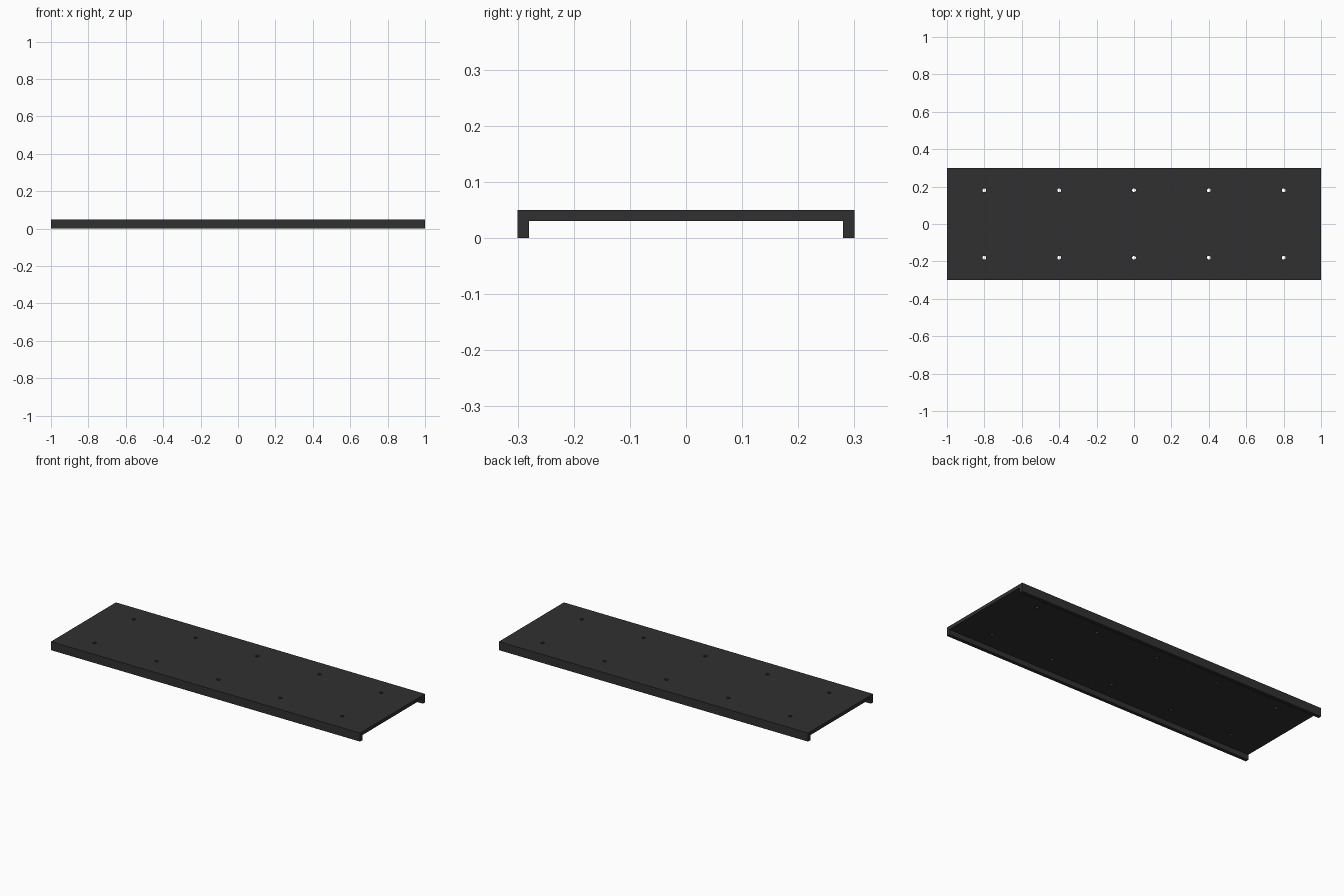
import bpy, bmesh

if "Cube" in bpy.data.objects:
    bpy.data.objects.remove(bpy.data.objects["Cube"])

LENGTH, HALF_W, TOP, UNDER, WALL = 2.0, 0.30, 0.05, 0.03, 0.02
HOLE_R = 0.01

dark = bpy.data.materials.new("dark_metal")
dark.diffuse_color = (0.03, 0.03, 0.03, 1)
dark.use_nodes = True
dark.node_tree.nodes["Principled BSDF"].inputs["Base Color"].default_value = dark.diffuse_color

# Channel tray: U-shaped cross-section (y, z) extruded along x
half = [(HALF_W, TOP), (HALF_W, 0), (HALF_W - WALL, 0), (HALF_W - WALL, UNDER)]
profile = half + [(-y, z) for y, z in reversed(half)]
bm = bmesh.new()
face = bm.faces.new([bm.verts.new((-LENGTH / 2, y, z)) for y, z in profile])
ext = bmesh.ops.extrude_face_region(bm, geom=[face], use_keep_orig=True)
moved = [g for g in ext["geom"] if isinstance(g, bmesh.types.BMVert)]
bmesh.ops.translate(bm, verts=moved, vec=(LENGTH, 0, 0))
bmesh.ops.recalc_face_normals(bm, faces=bm.faces)
mesh = bpy.data.meshes.new("channel_tray")
bm.to_mesh(mesh)
bm.free()
tray = bpy.data.objects.new("channel_tray", mesh)
bpy.context.collection.objects.link(tray)
mesh.materials.append(dark)

# Screw holes: two rows of five, all in one cutter
bm = bmesh.new()
for i in range(-2, 3):
    for y in (-0.18, 0.18):
        new = bmesh.ops.create_cone(bm, cap_ends=True, segments=24, radius1=HOLE_R,
                                    radius2=HOLE_R, depth=0.06)
        bmesh.ops.translate(bm, verts=new["verts"], vec=(0.4 * i, y, 0.04))
cut_mesh = bpy.data.meshes.new("hole_cutter")
bm.to_mesh(cut_mesh)
bm.free()
cut_mesh.materials.append(dark)
cutter = bpy.data.objects.new("hole_cutter", cut_mesh)
bpy.context.collection.objects.link(cutter)
cutter.hide_render = True
cutter.hide_set(True)

cut = tray.modifiers.new("screw_holes", 'BOOLEAN')
cut.operation = 'DIFFERENCE'
cut.solver = 'EXACT'
cut.object = cutter
